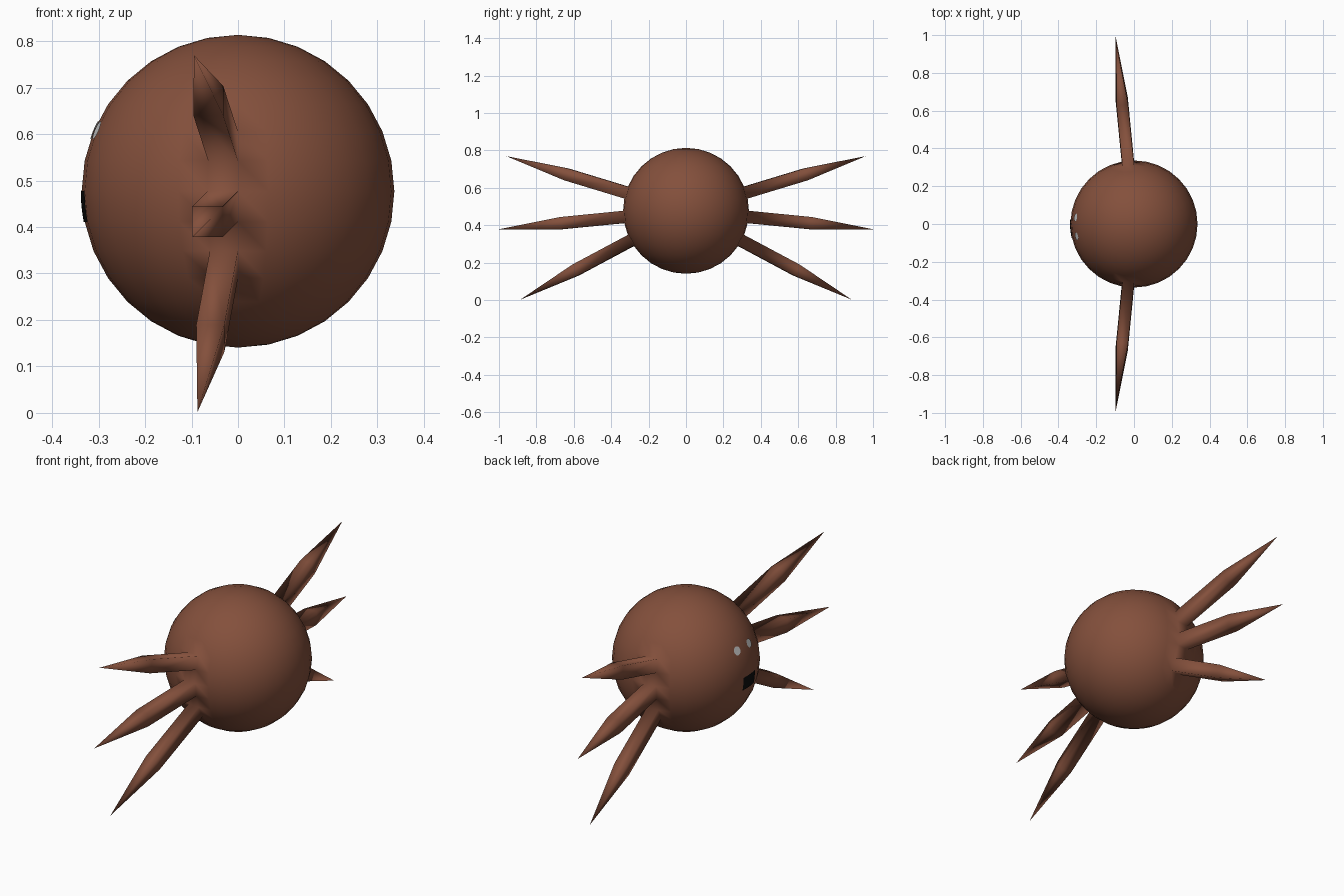
import bpy, bmesh, math
from mathutils import Vector

if "Cube" in bpy.data.objects:
    bpy.data.objects.remove(bpy.data.objects["Cube"])

R = 0.3365                        # body radius
C = Vector((0, 0, 0.477))         # body centre
SPIKE = 0.338                     # length of each spike segment


def material(name, rgb):
    m = bpy.data.materials.new(name)
    m.diffuse_color = (*rgb, 1)
    m.use_nodes = True
    m.node_tree.nodes["Principled BSDF"].inputs["Base Color"].default_value = m.diffuse_color
    return m


brown = material("brown", (0.23, 0.08, 0.045))
black = material("black", (0.004, 0.004, 0.004))
grey = material("light grey", (0.6, 0.6, 0.6))


def finish(name, bm, mat):
    for f in bm.faces:
        f.smooth = True
    me = bpy.data.meshes.new(name)
    bm.to_mesh(me)
    bm.free()
    me.materials.append(mat)
    ob = bpy.data.objects.new(name, me)
    ob.location = C
    bpy.context.collection.objects.link(ob)
    return ob


# Round body with six spike legs drawn out of its front and back faces
bm = bmesh.new()
bmesh.ops.create_uvsphere(bm, u_segments=32, v_segments=16, radius=R)
picked = []
for f in bm.faces:
    c = f.calc_center_median()
    lat = math.degrees(math.asin(c.z / c.length))
    if -0.05 < c.x < 0 and any(abs(lat - a) < 2 for a in (16.9, -5.6, -28.1)):
        picked.append(f)
for f in picked:
    step = f.normal.copy() * SPIKE
    f = bmesh.ops.extrude_discrete_faces(bm, faces=[f])["faces"][0]
    bmesh.ops.translate(bm, verts=f.verts, vec=step)
    f = bmesh.ops.extrude_discrete_faces(bm, faces=[f])["faces"][0]
    tip = f.calc_center_median() + step
    bmesh.ops.pointmerge(bm, verts=f.verts[:], merge_co=tip)
bmesh.ops.recalc_face_normals(bm, faces=bm.faces)
finish("body_with_legs", bm, brown)

# Mouth: thin curved plate on the left side
bm = bmesh.new()
bmesh.ops.create_grid(bm, x_segments=6, y_segments=4, size=1)
for v in bm.verts:
    y, z = -0.025 - 0.05 * v.co.x, -0.033 + 0.033 * v.co.y
    v.co = (-math.sqrt((R + 0.002) ** 2 - y * y - z * z), y, z)
finish("mouth", bm, black)

# Eyes: small flat discs resting on the surface
for name, y in (("eye_back", 0.035), ("eye_front", -0.065)):
    z = 0.131
    n = Vector((-math.sqrt(R * R - y * y - z * z), y, z)).normalized()
    bm = bmesh.new()
    bmesh.ops.create_circle(bm, cap_ends=True, segments=16, radius=0.021)
    bm.transform(n.to_track_quat("Z", "Y").to_matrix().to_4x4())
    bmesh.ops.translate(bm, verts=bm.verts, vec=n * (R + 0.001))
    finish(name, bm, grey)
